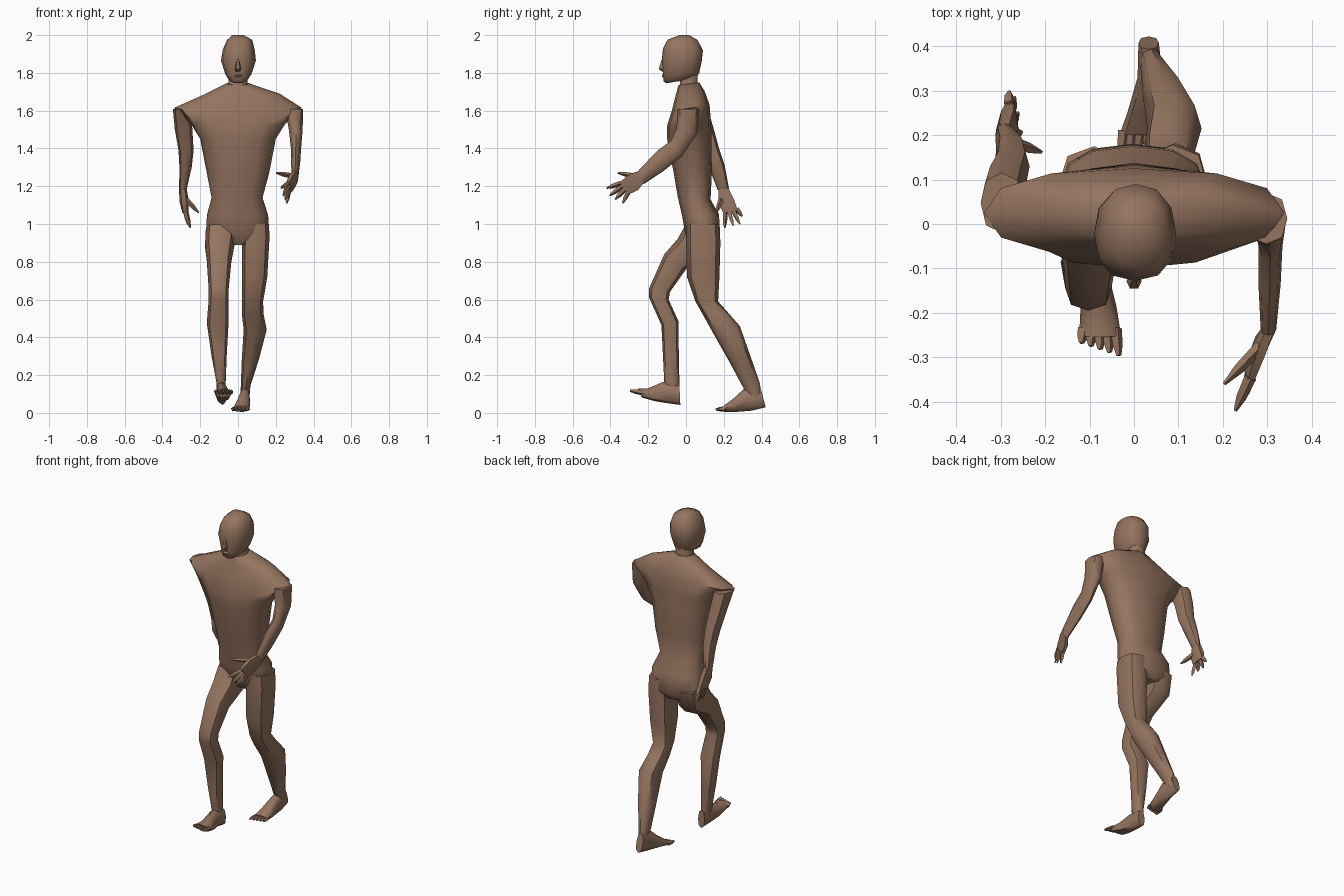
import bpy, bmesh, math
from mathutils import Vector

skin = bpy.data.materials.new("skin")
skin.diffuse_color = (0.30, 0.175, 0.115, 1)


def finish(name, bm):
    bmesh.ops.recalc_face_normals(bm, faces=bm.faces)
    me = bpy.data.meshes.new(name)
    bm.to_mesh(me)
    bm.free()
    ob = bpy.data.objects.new(name, me)
    bpy.context.collection.objects.link(ob)
    me.materials.append(skin)
    bpy.ops.object.select_all(action='DESELECT')
    ob.select_set(True)
    bpy.context.view_layer.objects.active = ob
    bpy.ops.object.shade_smooth_by_angle(angle=math.radians(50))
    return ob


def skin_rings(bm, rings):
    n = len(rings[0])
    loops = [[bm.verts.new(p) for p in r] for r in rings]
    for a, b in zip(loops, loops[1:]):
        for i in range(n):
            j = (i + 1) % n
            bm.faces.new((a[i], a[j], b[j], b[i]))
    bm.faces.new(loops[0])
    bm.faces.new(loops[-1])


def spow(v, p):
    return math.copysign(abs(v) ** p, v)


def loft(name, rows, n=8, p=0.85):
    # row: x0, x1, front (y, z), back (y, z) of one cross-section
    rings = []
    for x0, x1, yf, zf, yb, zb in rows:
        c = Vector(((x0 + x1) / 2, (yf + yb) / 2, (zf + zb) / 2))
        u = Vector(((x1 - x0) / 2, 0, 0))
        v = Vector((0, (yb - yf) / 2, (zb - zf) / 2))
        ang = [2 * math.pi * i / n for i in range(n)]
        rings.append([c + u * spow(math.cos(a), p) + v * spow(math.sin(a), p) for a in ang])
    bm = bmesh.new()
    skin_rings(bm, rings)
    return finish(name, bm)


def digits(name, pairs, r0, r1):
    # tapered four-sided fingers or toes from base to tip
    bm = bmesh.new()
    for a, b in pairs:
        a, b = Vector(a), Vector(b)
        d = (b - a).normalized()
        u = d.cross(Vector((0.3, 0.2, 1))).normalized()
        v = d.cross(u)
        mid = a.lerp(b, 0.6)
        ring = lambda c, r: [c + u * r, c + v * r, c - u * r, c - v * r]
        skin_rings(bm, [ring(a, r0), ring(mid, r0 * 0.85), ring(b, r1)])
    return finish(name, bm)


# Trunk from crotch to neck base
loft("torso", [
    (-.08, .08, .03, .89, .15, .89),
    (-.168, .162, -.005, .95, .18, .93),
    (-.165, .16, -.02, 1.04, .175, 1.05),
    (-.14, .13, -.045, 1.15, .13, 1.13),
    (-.165, .165, -.065, 1.27, .137, 1.27),
    (-.2, .2, -.1, 1.45, .135, 1.45),
    (-.25, .25, -.1, 1.52, .132, 1.54),
    (-.338, .338, -.075, 1.60, .125, 1.63),
    (-.17, .22, -.055, 1.68, .1, 1.70),
    (-.065, .06, -.04, 1.735, .07, 1.75)], n=12)

# Neck and head
loft("neck", [(-.07, .07, -.05, 1.67, .085, 1.70),
              (-.05, .05, -.035, 1.74, .062, 1.75),
              (-.048, .05, -.035, 1.80, .065, 1.80)], n=10)
loft("head", [
    (-.03, .035, -.105, 1.745, .02, 1.765),
    (-.05, .052, -.118, 1.755, .055, 1.775),
    (-.068, .072, -.122, 1.79, .07, 1.80),
    (-.09, .095, -.128, 1.87, .083, 1.86),
    (-.08, .088, -.122, 1.93, .09, 1.92),
    (-.058, .075, -.098, 1.975, .06, 1.975),
    (-.03, .03, -.035, 2.0, .015, 2.0)], n=12)
loft("nose", [(-.006, .006, -.128, 1.875, -.11, 1.875),
              (-.017, .017, -.147, 1.82, -.11, 1.82),
              (-.012, .012, -.128, 1.808, -.11, 1.808)], n=6)
loft("lips", [(-.016, .016, -.124, 1.795, -.1, 1.795),
              (-.022, .022, -.13, 1.785, -.1, 1.785),
              (-.014, .014, -.122, 1.773, -.1, 1.773)], n=6)

# Arm swinging forward
loft("forward_arm", [
    (.25, .345, -.045, 1.61, .07, 1.61),
    (.27, .342, -.05, 1.51, .06, 1.48),
    (.28, .334, -.08, 1.44, -.02, 1.36),
    (.28, .33, -.15, 1.39, -.12, 1.28),
    (.285, .32, -.25, 1.285, -.225, 1.21)])
loft("forward_hand", [
    (.285, .32, -.25, 1.285, -.225, 1.21),
    (.265, .303, -.30, 1.27, -.25, 1.175),
    (.248, .278, -.355, 1.225, -.305, 1.15)], n=6)
digits("forward_fingers", [
    ((.285, -.275, 1.255), (.203, -.36, 1.27)),
    ((.262, -.345, 1.215), (.228, -.42, 1.19)),
    ((.264, -.335, 1.20), (.24, -.405, 1.15)),
    ((.266, -.322, 1.185), (.25, -.375, 1.13)),
    ((.268, -.305, 1.17), (.257, -.335, 1.11))], .014, .004)

# Arm swinging back
loft("rear_arm", [
    (-.345, -.25, -.02, 1.61, .115, 1.61),
    (-.335, -.242, .04, 1.5, .145, 1.51),
    (-.315, -.235, .085, 1.38, .175, 1.40),
    (-.31, -.245, .125, 1.29, .205, 1.31),
    (-.312, -.272, .168, 1.18, .228, 1.185)])
loft("rear_hand", [
    (-.312, -.272, .168, 1.185, .228, 1.19),
    (-.31, -.26, .168, 1.11, .26, 1.13),
    (-.295, -.262, .195, 1.05, .278, 1.075)], n=6)
digits("rear_fingers", [
    ((-.275, .185, 1.13), (-.208, .162, 1.06)),
    ((-.28, .268, 1.08), (-.28, .298, 1.04)),
    ((-.28, .25, 1.07), (-.268, .285, 1.0)),
    ((-.278, .23, 1.06), (-.26, .25, .99)),
    ((-.275, .208, 1.06), (-.253, .205, .98))], .014, .004)

# Leading leg with raised toes
loft("front_leg", [
    (-.17, -.01, 0, 1.0, .175, .96),
    (-.175, -.02, -.045, .92, .15, .84),
    (-.165, -.035, -.115, .84, .0, .76),
    (-.155, -.05, -.195, .66, -.085, .64),
    (-.155, -.05, -.195, .61, -.092, .60),
    (-.165, -.05, -.13, .465, -.04, .485),
    (-.14, -.06, -.122, .3, -.038, .3),
    (-.115, -.065, -.115, .16, -.035, .17),
    (-.11, -.065, -.1, .09, -.035, .09)])
loft("front_foot", [
    (-.105, -.06, -.035, .15, -.03, .042),
    (-.115, -.06, -.12, .165, -.09, .05),
    (-.12, -.04, -.2, .13, -.165, .062),
    (-.123, -.03, -.255, .128, -.235, .082)])
digits("front_toes", [((-.113 + .018 * i, -.235, .107), (-.118 + .021 * i, -.268 - .007 * i, .118))
                      for i in range(5)], .014, .006)

# Trailing leg pushing off
loft("rear_leg", [
    (.01, .165, 0, 1.0, .178, 1.0),
    (.02, .166, 0, .93, .182, .9),
    (.02, .155, .005, .72, .177, .72),
    (.02, .133, .05, .59, .17, .59),
    (.02, .135, .095, .51, .215, .54),
    (.03, .152, .145, .42, .285, .46),
    (.02, .11, .23, .27, .345, .29),
    (.015, .066, .305, .13, .39, .16),
    (.012, .06, .34, .07, .405, .08)])
loft("rear_foot", [
    (.01, .056, .393, .14, .422, .03),
    (.008, .064, .31, .13, .35, .012),
    (-.015, .064, .25, .075, .25, .004),
    (-.033, .06, .2, .038, .2, .006)])
digits("rear_toes", [((-.022 + .018 * i, .21, .022), (-.029 + .02 * i, .158 + .005 * i, .018))
                     for i in range(5)], .014, .006)
